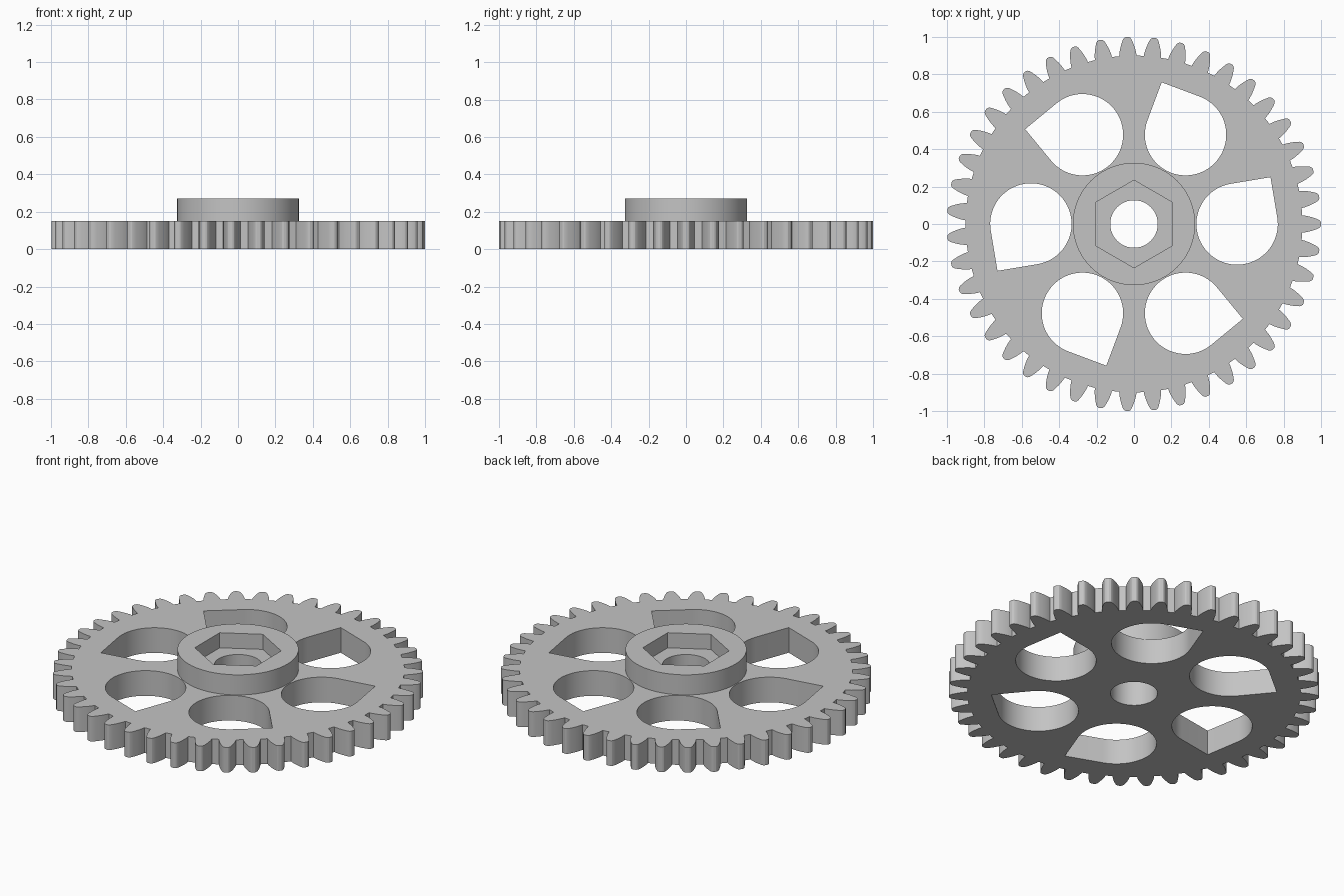
import bpy, bmesh
from math import cos, sin, tan, acos, pi, radians, sqrt
from mathutils import Vector

if "Cube" in bpy.data.objects:
    bpy.data.objects.remove(bpy.data.objects["Cube"])

TEETH = 43
ROOT, BASE, PITCH = 0.90, 0.898, 0.9556
Z_PLATE, Z_FLOOR, Z_HUB = 0.15, 0.18, 0.27


def polar(r, a):
    return (r * cos(a), r * sin(a))


def circle(r, n, start=0.0):
    return [polar(r, start + 2 * pi * i / n) for i in range(n)]


def inv(r):
    a = acos(min(1.0, BASE / r))
    return tan(a) - a


def half_angle(r):
    # half the tooth width, as an angle, on an involute flank
    return pi / (2 * TEETH) + inv(PITCH) - inv(r)


def gear_outline():
    flank = [(r, half_angle(r)) for r in (ROOT, 0.915, 0.935, 0.955, 0.975, 0.988)]
    flank += [(0.996, half_angle(0.996) * 0.85), (1.0, half_angle(1.0) * 0.45)]
    pts = []
    for i in range(TEETH):
        c = 2 * pi * i / TEETH
        pts += [polar(r, c - h) for r, h in flank]
        pts += [polar(r, c + h) for r, h in reversed(flank)]
    return pts


def teardrop(k, r=0.2175, dist=0.551, n=48):
    # 270 degree arc closed by a right-angled point
    turn = k * pi / 3
    cx, cy = polar(dist, turn)
    tip = turn + radians(54.5)
    pts = [polar(r, tip + pi / 4 + 1.5 * pi * i / n) for i in range(n + 1)]
    pts.append(polar(r * sqrt(2), tip))
    return [(cx + x, cy + y) for x, y in pts]


bm = bmesh.new()


def loop(pts, z):
    vs = [bm.verts.new((x, y, z)) for x, y in pts]
    es = [bm.edges.new((vs[i - 1], vs[i])) for i in range(len(vs))]
    return vs, es


def wall(a, b):
    for i in range(len(a[0])):
        bm.faces.new((a[0][i - 1], a[0][i], b[0][i], b[0][i - 1]))


def cap(loops, up):
    edges = [e for l in loops for e in l[1]]
    bmesh.ops.triangle_fill(bm, use_beauty=True, edges=edges,
                            normal=Vector((0, 0, 1 if up else -1)))


# Boundary loops: toothed rim, teardrop windows, bore, hub and hex socket
rim, windows = gear_outline(), [teardrop(k) for k in range(6)]
bore, hub, hexagon = circle(0.127, 48), circle(0.327, 72), circle(0.234, 6, pi / 2)

bottom = [loop(p, 0) for p in [rim] + windows]
top = [loop(p, Z_PLATE) for p in [rim] + windows]
bore_lo, bore_hi = loop(bore, 0), loop(bore, Z_FLOOR)
hub_lo, hub_hi = loop(hub, Z_PLATE), loop(hub, Z_HUB)
hex_lo, hex_hi = loop(hexagon, Z_FLOOR), loop(hexagon, Z_HUB)

# Flat faces
cap(bottom + [bore_lo], False)
cap(top + [hub_lo], True)
cap([hub_hi, hex_hi], True)
cap([hex_lo, bore_hi], True)

# Upright walls
for a, b in list(zip(bottom, top)) + [(bore_lo, bore_hi), (hub_lo, hub_hi), (hex_lo, hex_hi)]:
    wall(a, b)
bmesh.ops.recalc_face_normals(bm, faces=bm.faces[:])

mesh = bpy.data.meshes.new("gear_wheel")
bm.to_mesh(mesh)
bm.free()
gear = bpy.data.objects.new("gear_wheel", mesh)
bpy.context.collection.objects.link(gear)

grey = bpy.data.materials.new("light_grey")
grey.diffuse_color = (0.55, 0.55, 0.55, 1)
grey.use_nodes = True
grey.node_tree.nodes["Principled BSDF"].inputs["Base Color"].default_value = grey.diffuse_color
mesh.materials.append(grey)

bpy.context.view_layer.objects.active = gear
gear.select_set(True)
bpy.ops.object.shade_smooth_by_angle(angle=radians(25))
